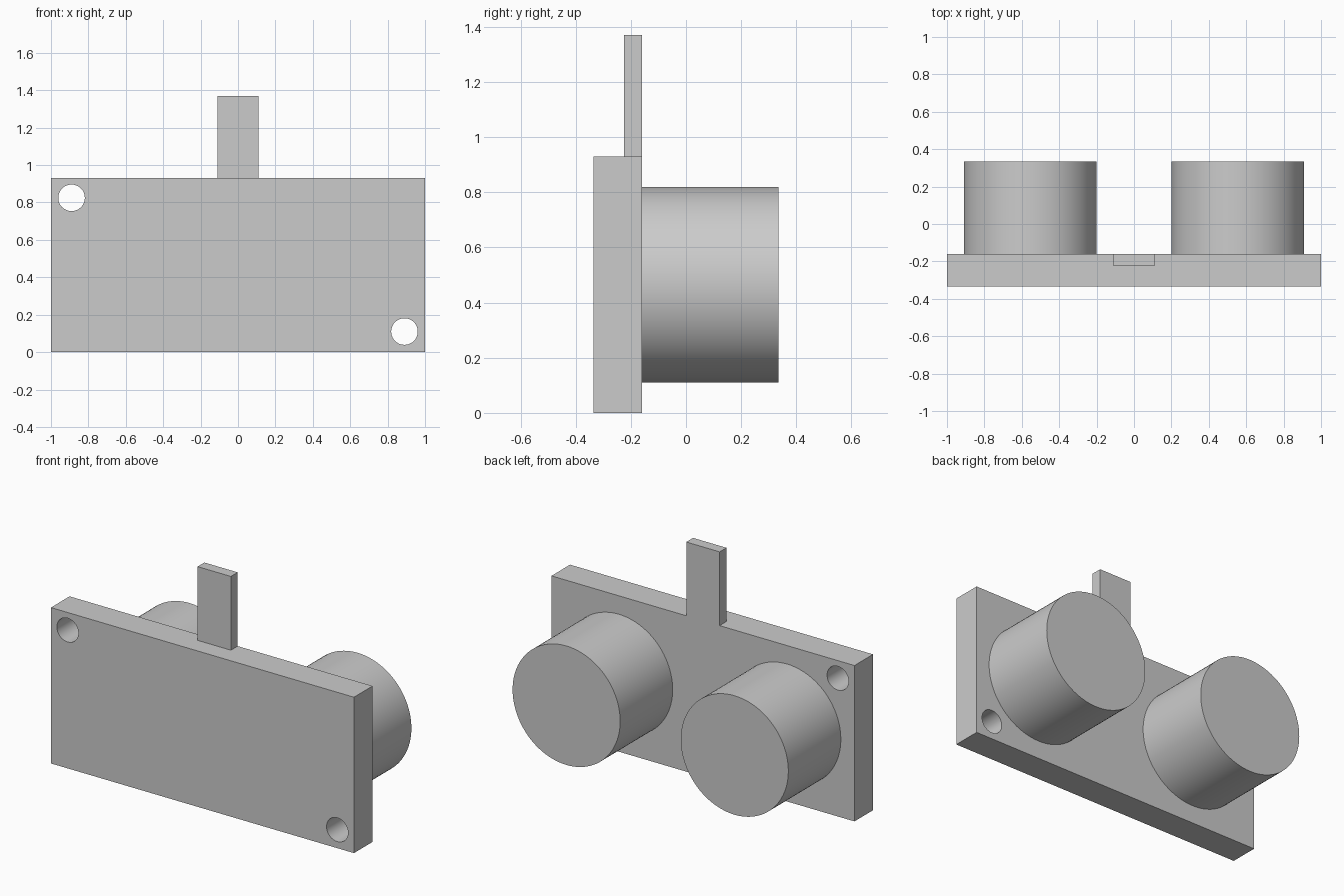
import bpy
from math import radians

cube = bpy.data.objects.get("Cube")
if cube:
    bpy.data.objects.remove(cube, do_unlink=True)

grey = bpy.data.materials.new("plain grey")
grey.use_nodes = True
colour = (0.6, 0.6, 0.6, 1)
grey.diffuse_color = colour
grey.node_tree.nodes["Principled BSDF"].inputs["Base Color"].default_value = colour

FRONT, BACK, TOP = -0.335, -0.16, 0.93   # board faces
BARREL_END = 0.335


def box(name, x, y, z):
    """Box spanning the given (low, high) ranges."""
    spans = (x, y, z)
    bpy.ops.mesh.primitive_cube_add(size=1, location=[sum(s) / 2 for s in spans])
    obj = bpy.context.object
    obj.name = name
    obj.scale = [s[1] - s[0] for s in spans]
    bpy.ops.object.transform_apply(location=False, rotation=False)
    obj.data.materials.append(grey)
    return obj


def cylinder(name, x, z, radius, y, sides):
    """Cylinder running along y between two depths."""
    bpy.ops.mesh.primitive_cylinder_add(
        vertices=sides, radius=radius, depth=y[1] - y[0],
        location=(x, sum(y) / 2, z), rotation=(radians(90), 0, 0))
    obj = bpy.context.object
    obj.name = name
    obj.data.materials.append(grey)
    return obj


def smooth(obj):
    bpy.ops.object.select_all(action='DESELECT')
    obj.select_set(True)
    bpy.context.view_layer.objects.active = obj
    bpy.ops.object.shade_smooth_by_angle(angle=radians(30))


# Board with a mounting hole in two opposite corners
board = box("board", (-1, 1), (FRONT, BACK), (0, TOP))
for x, z in ((-0.89, 0.825), (0.89, 0.11)):
    cutter = cylinder("hole_cutter", x, z, 0.071, (FRONT - 0.1, BACK + 0.1), 48)
    cutter.hide_render = True
    cut = board.modifiers.new("mounting_hole", 'BOOLEAN')
    cut.operation = 'DIFFERENCE'
    cut.solver = 'EXACT'
    cut.object = cutter
    bpy.context.view_layer.objects.active = board
    bpy.ops.object.modifier_apply(modifier=cut.name)
    bpy.data.objects.remove(cutter, do_unlink=True)
smooth(board)

# Upright tab, flush with the back of the board
box("tab", (-0.11, 0.11), (-0.224, BACK), (TOP, 1.37))

# Pair of barrels on the back
for side, x in (("left", 0.555), ("right", -0.555)):
    smooth(cylinder(side + "_barrel", x, TOP / 2, 0.355, (BACK, BARREL_END), 96))
